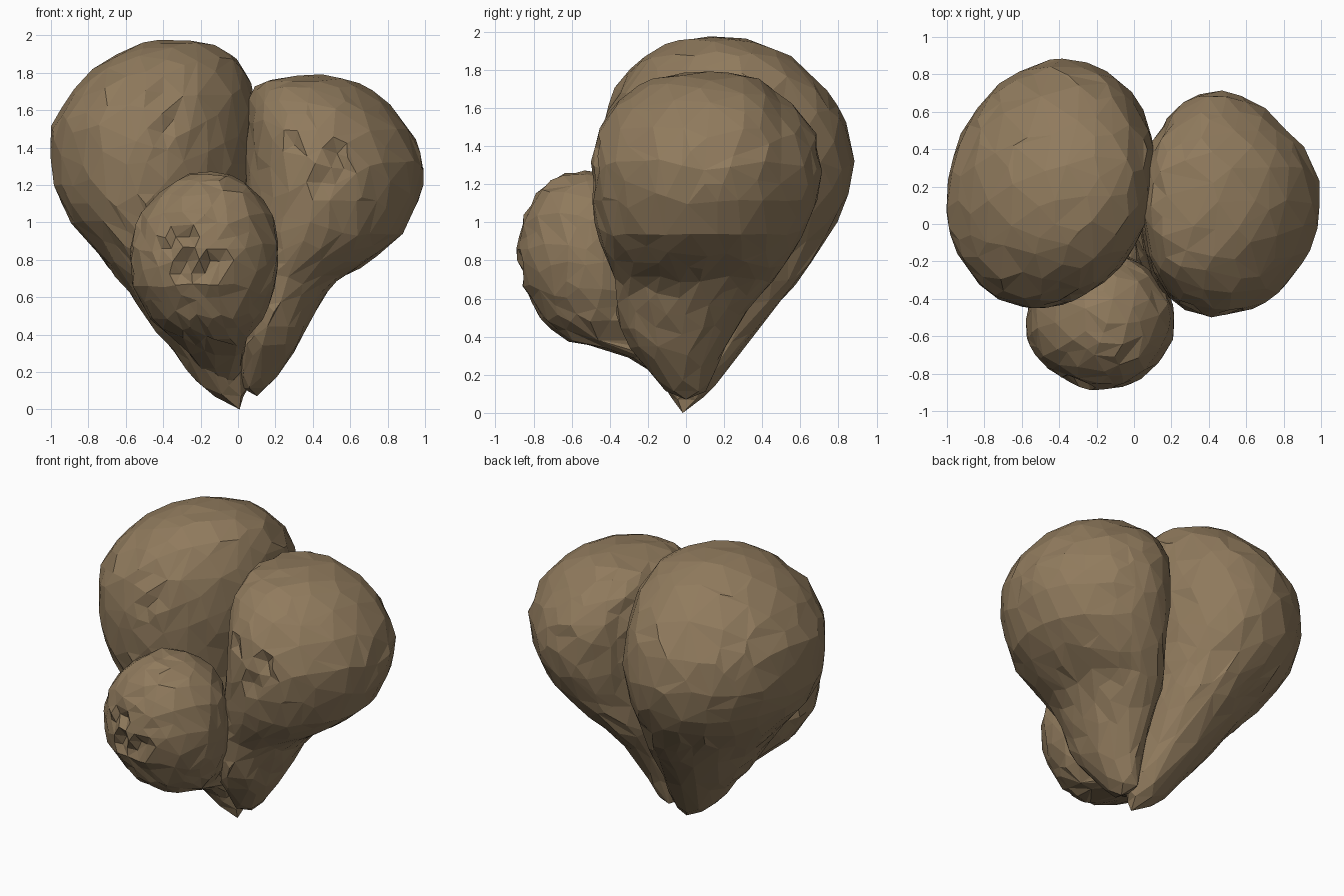
import bpy, bmesh, math, random
from mathutils import Vector

random.seed(4)
brown = bpy.data.materials.new("earthy brown")
brown.diffuse_color = (0.28, 0.197, 0.11, 1)


def resample(sections):
    """Turn (z, xmin, xmax, ymin, ymax) into ring centres and radii by arc length."""
    rings = [((a + b) / 2, (c + d) / 2, z, (b - a) / 2, (d - c) / 2)
             for z, a, b, c, d in sections]
    dist = [0.0]
    for p, q in zip(rings, rings[1:]):
        dist.append(dist[-1] + math.hypot((q[3] + q[4] - p[3] - p[4]) / 2, q[2] - p[2]))

    def at(u):
        s = u * dist[-1]
        for i in range(len(rings) - 1):
            if s <= dist[i + 1] + 1e-6:
                t = (s - dist[i]) / (dist[i + 1] - dist[i])
                return [p + (q - p) * t for p, q in zip(rings[i], rings[i + 1])]
    return at


def lobe(name, sections, scar, keep, skew=0.0, pinch=0.0, lip=None):
    """Faceted pear-shaped lobe with a small wrinkled scar on its front.
    skew slants the rings, pinch moves their long ends to -x, lip steps the back in."""
    at = resample(sections)
    bm = bmesh.new()
    bmesh.ops.create_icosphere(bm, subdivisions=4, radius=1)
    for v in bm.verts:
        n = v.co.normalized()
        cx, cy, z, rx, ry = at(1 - math.acos(max(-1, min(1, n.z))) / math.pi)
        ang = math.atan2(n.y, n.x)
        c, s = math.cos(ang), math.sin(ang)
        p = Vector((cx + rx * (c + skew * s - pinch * s * s), cy + ry * s, z))
        rough = 0.008 if z > 0.2 else 0.003
        p += Vector([random.uniform(-rough, rough) for _ in range(3)])
        near = math.hypot(p.x - scar[0], p.z - scar[1])
        if n.y < 0 and near < 0.18:
            p.y += random.choice((0, 0, 0.02, 0.08)) * (1 - near / 0.22)
        if lip and p.y > lip and z > 0.8:
            p.x -= 0.03 * c
            p.z -= 0.03 * max(n.z, 0)
        v.co = p
    mesh = bpy.data.meshes.new(name)
    bm.to_mesh(mesh)
    bm.free()
    mesh.materials.append(brown)
    ob = bpy.data.objects.new(name, mesh)
    bpy.context.collection.objects.link(ob)
    ob.modifiers.new("irregular facets", 'DECIMATE').ratio = keep
    return ob


# Large lobe, left and towards the back
lobe("large_left_lobe", [
    (0.00, -0.02, 0.01, -0.04, 0.01), (0.12, -0.20, 0.06, -0.10, 0.13),
    (0.40, -0.42, 0.04, -0.26, 0.35), (0.67, -0.61, 0.04, -0.34, 0.57),
    (0.97, -0.87, 0.05, -0.40, 0.78), (1.14, -0.97, 0.08, -0.44, 0.86),
    (1.32, -1.00, 0.11, -0.45, 0.88), (1.52, -0.99, 0.11, -0.44, 0.84),
    (1.70, -0.89, 0.08, -0.38, 0.74), (1.85, -0.74, 0.02, -0.25, 0.58),
    (1.95, -0.55, -0.10, -0.06, 0.38), (1.98, -0.39, -0.37, 0.14, 0.16)],
    (-0.50, 1.62), 0.5, skew=0.13)

# Middle lobe, right, with a stepped lip at its back
lobe("middle_right_lobe", [
    (0.07, 0.08, 0.10, -0.03, 0.03), (0.11, 0.02, 0.16, -0.11, 0.11),
    (0.33, 0.00, 0.32, -0.29, 0.20), (0.50, 0.00, 0.40, -0.36, 0.30),
    (0.68, 0.00, 0.51, -0.37, 0.44), (0.79, 0.01, 0.70, -0.41, 0.53),
    (0.93, 0.02, 0.88, -0.46, 0.61), (1.12, 0.03, 0.97, -0.49, 0.69),
    (1.30, 0.04, 1.00, -0.50, 0.71), (1.48, 0.04, 0.93, -0.46, 0.68),
    (1.63, 0.05, 0.82, -0.37, 0.58), (1.75, 0.10, 0.65, -0.20, 0.41),
    (1.80, 0.42, 0.44, 0.09, 0.11)],
    (0.43, 1.34), 0.5, pinch=0.15, lip=0.46)

# Small front lobe whose stalk runs back into the shared base
lobe("small_front_lobe", [
    (0.10, -0.08, -0.06, -0.05, -0.03), (0.20, -0.20, 0.02, -0.16, 0.00),
    (0.31, -0.27, 0.04, -0.33, -0.05), (0.38, -0.35, 0.05, -0.62, -0.12),
    (0.48, -0.46, 0.13, -0.75, -0.15), (0.66, -0.57, 0.20, -0.85, -0.15),
    (0.84, -0.58, 0.22, -0.89, -0.15), (1.03, -0.54, 0.19, -0.85, -0.17),
    (1.16, -0.43, 0.10, -0.78, -0.25), (1.25, -0.29, -0.02, -0.67, -0.38),
    (1.27, -0.16, -0.14, -0.54, -0.52)],
    (-0.24, 0.84), 0.4)
